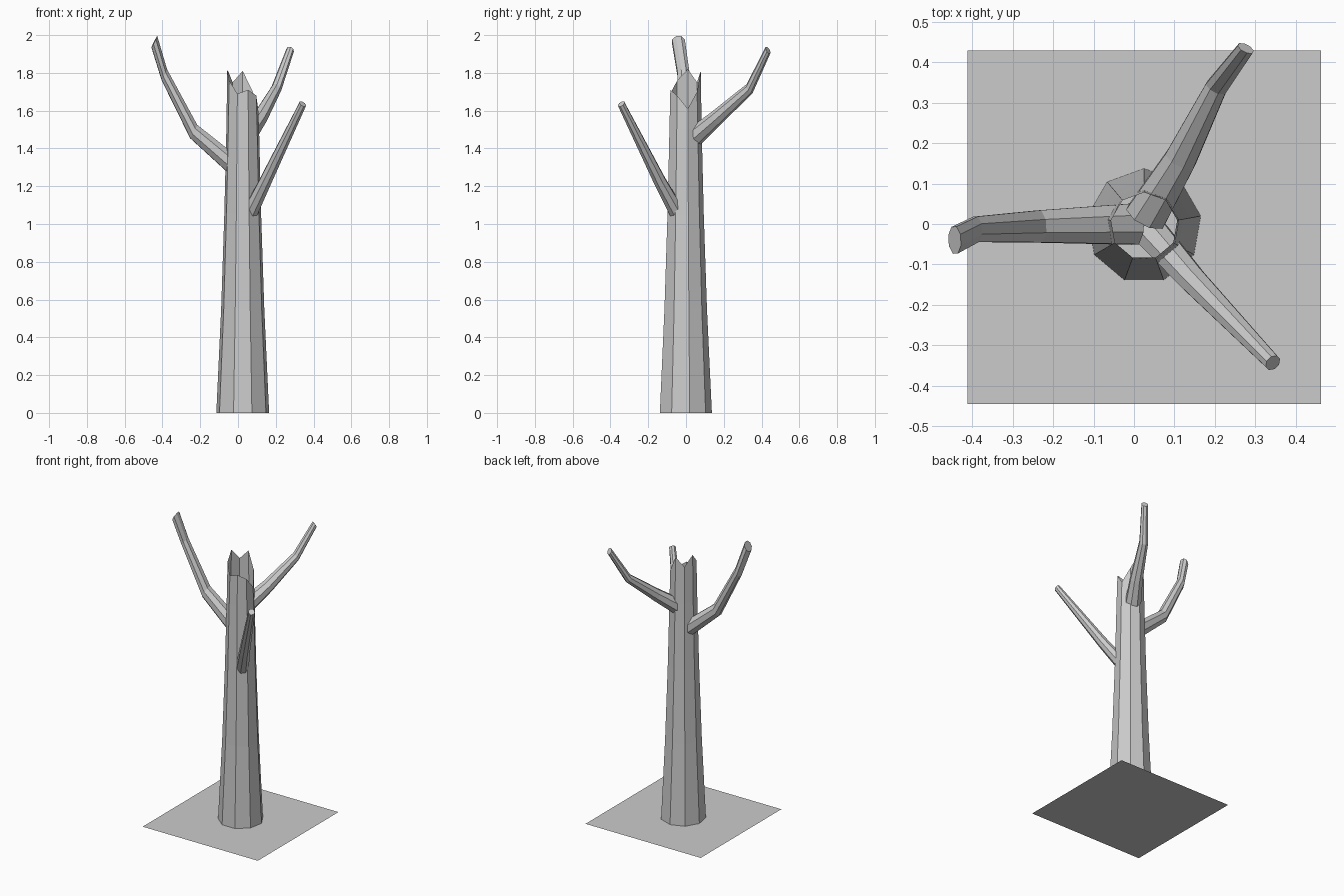
import bpy, bmesh, math
from mathutils import Vector

if "Cube" in bpy.data.objects:
    bpy.data.objects.remove(bpy.data.objects["Cube"])

CX, CY = 0.025, -0.005


def finish(name, bm):
    bmesh.ops.recalc_face_normals(bm, faces=bm.faces)
    me = bpy.data.meshes.new(name)
    bm.to_mesh(me)
    bm.free()
    ob = bpy.data.objects.new(name, me)
    bpy.context.collection.objects.link(ob)
    return ob


def skin(bm, rings):
    # join consecutive rings of vertices with quads
    for a, b in zip(rings, rings[1:]):
        n = len(a)
        for i in range(n):
            j = (i + 1) % n
            bm.faces.new((a[i], a[j], b[j], b[i]))


def branch(name, normal, stations, sides=8):
    # sheared tube: every ring keeps the same tilt
    n = Vector(normal).normalized()
    side = n.cross(Vector((0, 0, 1))).normalized()
    up = side.cross(n)
    bm = bmesh.new()
    rings = []
    for x, y, z, r in stations:
        c = Vector((x, y, z))
        rings.append([bm.verts.new(c + r * (math.cos(t) * side + math.sin(t) * up))
                      for t in (2 * math.pi * (i + 0.5) / sides for i in range(sides))])
    skin(bm, rings)
    bm.faces.new(rings[-1])
    return finish(name, bm)


# ground patch
bpy.ops.mesh.primitive_plane_add(size=0.873, location=(0.025, -0.008, 0))
bpy.context.object.name = "ground_patch"

# hollow nine-sided trunk with a broken, jagged rim
rim = [1.61, 1.70, 1.81, 1.75, 1.82, 1.76, 1.69, 1.71, 1.68]
bm = bmesh.new()
rings = []
for z, r in [(0, 0.142), (0.55, 0.116), (1.05, 0.099), (1.5, 0.088), (None, 0.083)]:
    ring = []
    for i in range(9):
        t = math.radians(10 + 40 * i)
        ring.append(bm.verts.new((CX + r * math.cos(t), CY + r * math.sin(t),
                                  rim[i] if z is None else z)))
    rings.append(ring)
skin(bm, rings)
finish("trunk", bm)

# three bare branches
branch("left_branch", (-0.89, -0.05, 0.45), [
    (0.0, 0.0, 1.29, 0.055), (-0.235, -0.006, 1.49, 0.043),
    (-0.39, -0.013, 1.79, 0.034), (-0.443, -0.04, 1.965, 0.036)])
branch("back_branch", (0.42, 0.8, 0.45), [
    (0.03, 0.02, 1.44, 0.055), (0.115, 0.16, 1.56, 0.042),
    (0.203, 0.337, 1.717, 0.029), (0.276, 0.434, 1.92, 0.022)])
branch("front_branch", (0.5, -0.5, 0.7), [
    (0.045, -0.025, 1.02, 0.044), (0.145, -0.138, 1.225, 0.035),
    (0.343, -0.343, 1.635, 0.021)])
